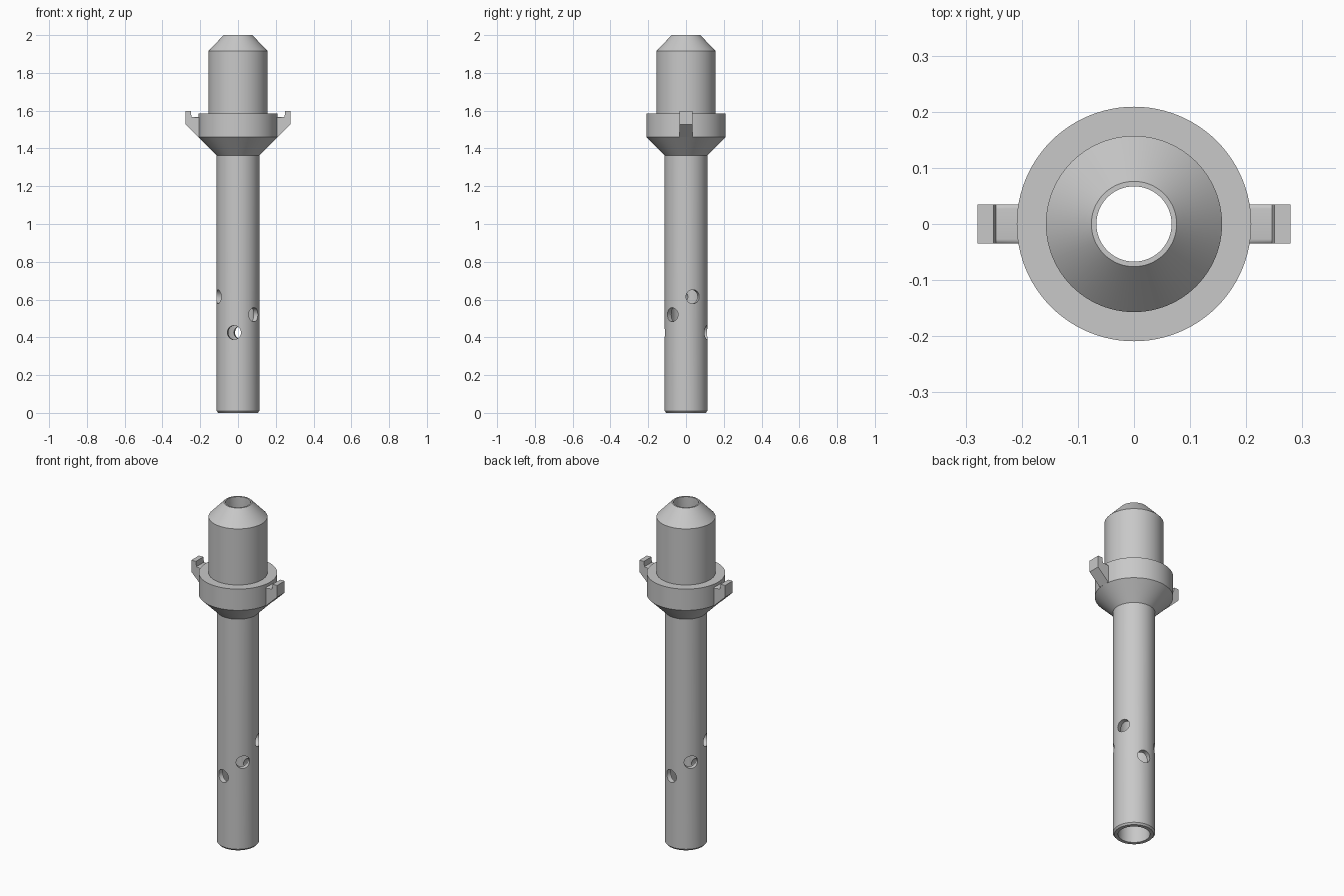
import bpy, bmesh, math
from mathutils import Matrix

if "Cube" in bpy.data.objects:
    bpy.data.objects.remove(bpy.data.objects["Cube"], do_unlink=True)

grey = bpy.data.materials.new("grey_plastic")
grey.use_nodes = True
grey.diffuse_color = (0.58, 0.58, 0.58, 1)
grey.node_tree.nodes["Principled BSDF"].inputs["Base Color"].default_value = grey.diffuse_color


def add_object(name, bm):
    bmesh.ops.recalc_face_normals(bm, faces=bm.faces)
    mesh = bpy.data.meshes.new(name)
    bm.to_mesh(mesh)
    bm.free()
    mesh.materials.append(grey)
    obj = bpy.data.objects.new(name, mesh)
    bpy.context.collection.objects.link(obj)
    return obj


def smooth(obj):
    bpy.ops.object.select_all(action='DESELECT')
    obj.select_set(True)
    bpy.context.view_layer.objects.active = obj
    bpy.ops.object.shade_smooth_by_angle(angle=math.radians(30))


def lathe(name, profile, steps=96):
    bm = bmesh.new()
    verts = [bm.verts.new((r, 0, z)) for r, z in profile]
    edges = [bm.edges.new((a, b)) for a, b in zip(verts, verts[1:] + verts[:1])]
    bmesh.ops.spin(bm, geom=verts + edges, cent=(0, 0, 0), axis=(0, 0, 1),
                   angle=math.tau, steps=steps, use_merge=True)
    bmesh.ops.remove_doubles(bm, verts=bm.verts, dist=1e-5)
    return add_object(name, bm)


# Hollow body: tube, flared collar, head and tapered tip, then the bore
outer = [(0.105, 0), (0.113, 0.01), (0.113, 1.363), (0.209, 1.46), (0.209, 1.585),
         (0.157, 1.585), (0.157, 1.915), (0.076, 2.0)]
bore = [(0.067, 2.0), (0.067, 1.4), (0.085, 1.36), (0.085, 0)]
body = lathe("tube_body", outer + bore)

# Three cross holes spiralling up the tube, each right through both walls
bm = bmesh.new()
for i in range(3):
    turn = Matrix.Rotation(math.radians(-101 + 60 * i), 4, 'Z')
    place = Matrix.Translation((0, 0, 0.425 + 0.095 * i))
    bmesh.ops.create_cone(bm, cap_ends=True, segments=32, radius1=0.037, radius2=0.037,
                          depth=0.4, matrix=place @ turn @ Matrix.Rotation(math.pi / 2, 4, 'Y'))
cutter = add_object("hole_cutter", bm)
cutter.hide_render = True
cut = body.modifiers.new("cross_holes", 'BOOLEAN')
cut.operation = 'DIFFERENCE'
cut.solver = 'EXACT'
cut.object = cutter
depsgraph = bpy.context.evaluated_depsgraph_get()
drilled = bpy.data.meshes.new_from_object(body.evaluated_get(depsgraph))
body.modifiers.clear()
body.data = drilled
bpy.data.objects.remove(cutter, do_unlink=True)
smooth(body)

# Hooked lugs on both sides of the collar
lug_profile = [(0.18, 1.46), (0.209, 1.46), (0.279, 1.528), (0.279, 1.597),
               (0.25, 1.597), (0.246, 1.567), (0.18, 1.567)]
for side, name in ((1, "left_lug"), (-1, "right_lug")):
    bm = bmesh.new()
    face = bm.faces.new([bm.verts.new((side * x, -0.035, z)) for x, z in lug_profile])
    made = bmesh.ops.extrude_face_region(bm, geom=[face])["geom"]
    bmesh.ops.translate(bm, vec=(0, 0.07, 0),
                        verts=[v for v in made if isinstance(v, bmesh.types.BMVert)])
    # Round the long upper edges of the arm
    rounded = [e for e in bm.edges if all(abs(v.co.z - 1.567) < 1e-4 for v in e.verts)
               and abs(e.verts[0].co.y - e.verts[1].co.y) < 1e-4]
    bmesh.ops.bevel(bm, geom=rounded, offset=0.008, segments=3, profile=0.5, affect='EDGES')
    smooth(add_object(name, bm))
